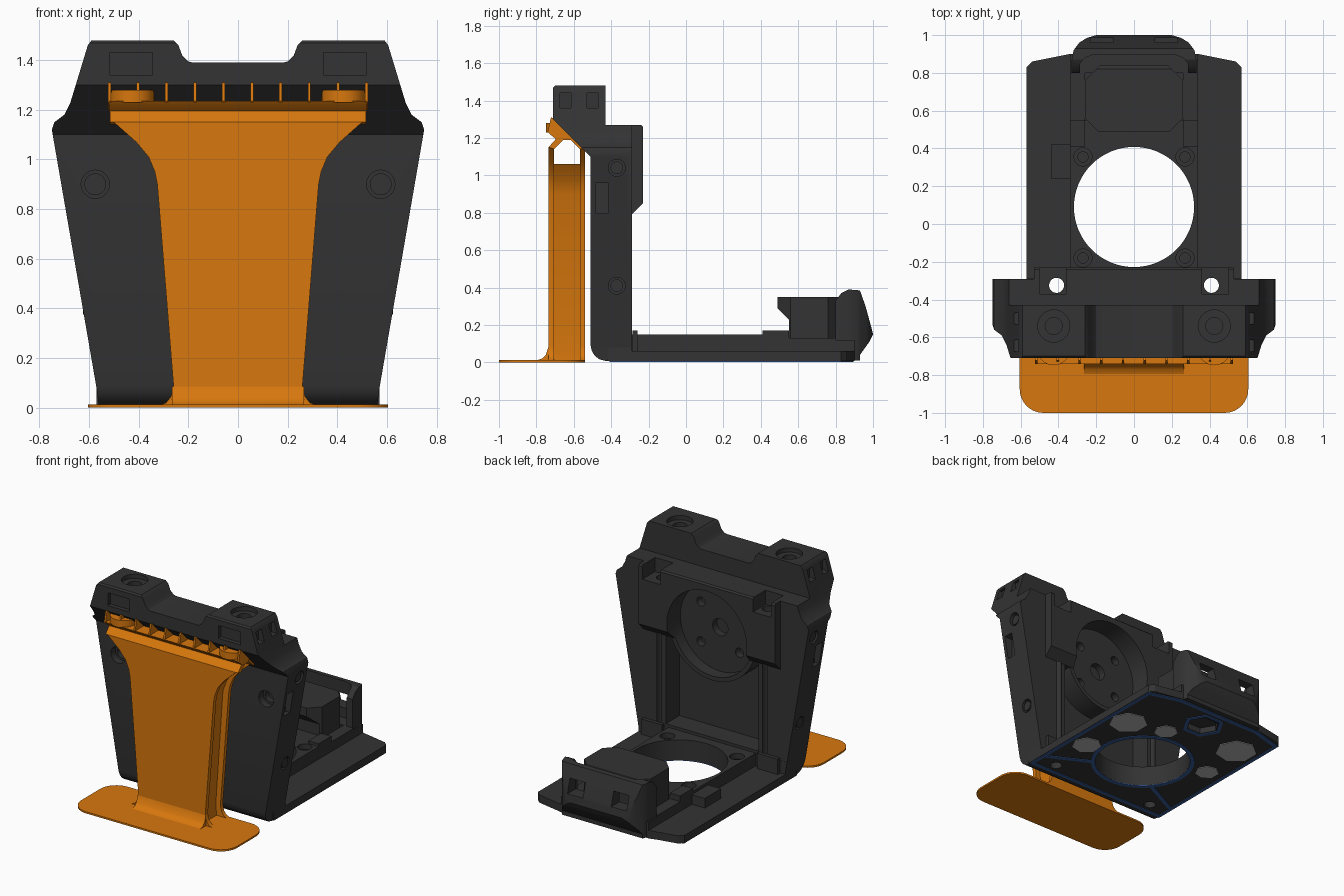
import bpy, bmesh, math
from mathutils import Vector

old = bpy.data.objects.get("Cube")
if old:
    bpy.data.objects.remove(old, do_unlink=True)


def material(name, rgb):
    m = bpy.data.materials.new(name)
    m.use_nodes = True
    m.diffuse_color = (*rgb, 1)
    b = next(n for n in m.node_tree.nodes if n.type == 'BSDF_PRINCIPLED')
    b.inputs["Base Color"].default_value = (*rgb, 1)
    b.inputs["Roughness"].default_value = 0.6
    return m


BLACK = material("charcoal plastic", (0.033, 0.033, 0.033))
ORANGE = material("orange plastic", (0.68, 0.185, 0.004))
BLUE = material("blue seal", (0.04, 0.11, 0.33))
GREY = material("light grey film", (0.45, 0.45, 0.45))


def finish(name, bm, mat):
    bmesh.ops.recalc_face_normals(bm, faces=bm.faces)
    me = bpy.data.meshes.new(name)
    bm.to_mesh(me)
    bm.free()
    me.materials.append(mat)
    ob = bpy.data.objects.new(name, me)
    bpy.context.collection.objects.link(ob)
    return ob


def prism(name, pts, axis, lo, hi, mat=BLACK):
    """Extrude a 2D outline along an axis."""
    place = {'x': lambda a, b, t: (t, a, b), 'y': lambda a, b, t: (a, t, b),
             'z': lambda a, b, t: (a, b, t)}[axis]
    bm = bmesh.new()
    ends = [[bm.verts.new(place(a, b, t)) for a, b in pts] for t in (lo, hi)]
    for ring in ends:
        bm.faces.new(ring)
    n = len(pts)
    for i in range(n):
        j = (i + 1) % n
        bm.faces.new((ends[0][i], ends[0][j], ends[1][j], ends[1][i]))
    return finish(name, bm, mat)


def box(name, x, y, z, mat=BLACK):
    return prism(name, [(x[0], y[0]), (x[1], y[0]), (x[1], y[1]), (x[0], y[1])], 'z', *z, mat)


def circle(cx, cy, r, n=32):
    return [(cx + r * math.cos(math.tau * i / n), cy + r * math.sin(math.tau * i / n)) for i in range(n)]


def rod(name, a, b, r, axis, lo, hi, mat=BLACK, n=32):
    return prism(name, circle(a, b, r, n), axis, lo, hi, mat)


def mirror(half):
    """Complete a right-hand outline with its left-hand twin."""
    return half + [(-a, b) for a, b in reversed(half)]


def boolean(ob, others, op='DIFFERENCE'):
    for other in others:
        m = ob.modifiers.new("cut", 'BOOLEAN')
        m.operation, m.object, m.solver = op, other, 'EXACT'
        bpy.context.view_layer.objects.active = ob
        bpy.ops.object.modifier_apply(modifier=m.name)
        bpy.data.objects.remove(other, do_unlink=True)


def span(c, w):
    return (c - w / 2, c + w / 2)


# Upright frame: side profile crossed with front outline
side = [(-.43, .008), (-.29, .008), (-.29, 1.27), (-.43, 1.27), (-.43, 1.48), (-.70, 1.48),
        (-.71, 1.47), (-.71, 1.30), (-.51, 1.10), (-.51, .09), (-.503, .06), (-.487, .035), (-.462, .016)]
front = [(.56, 0), (.57, .08), (.75, 1.12), (.74, 1.15), (.70, 1.18), (.675, 1.23), (.605, 1.46),
         (.59, 1.48), (.26, 1.48), (.24, 1.46), (.225, 1.42), (.20, 1.395), (.18, 1.39)]
frame = prism("upright_frame", side, 'x', -.9, .9)
boolean(frame, [prism("outline", mirror(front), 'y', -1, 0)], 'INTERSECT')
boolean(frame, [box("recess", (-.36, .36), (-.44, -.2), (.17, 1.0))])
head = [(-.42, .79), (-.29, .79), (-.23, .85), (-.23, 1.26), (-.24, 1.27), (-.42, 1.27)]
boolean(frame, [prism("head", head, 'x', -.53, .53),
                rod("rim", 0, .91, .34, 'y', -.47, -.292, n=48)], 'UNION')
boolean(frame, [rod("dish", 0, .91, .31, 'y', -.38, -.1, n=48),
                rod("bore", 0, .91, .06, 'y', -.43, -.3)])
cuts = [rod("bolt", .15 * sx, .91 + .14 * sz, .032, 'y', -.43, -.3)
        for sx in (-1, 1) for sz in (-1, 1)]
for s in (-1, 1):
    cuts += [
        rod("front_hole", .575 * s, .9, .057, 'y', -.6, -.46),
        rod("front_bore", .575 * s, .9, .042, 'y', -.6, -.42),
        rod("top_socket", .425 * s, -.54, .085, 'z', 1.45, 1.6),
        rod("top_bore", .425 * s, -.54, .045, 'z', 1.38, 1.6),
        box("front_window", span(.43 * s, .17), (-.8, -.68), (1.34, 1.43)),
        box("ledge", span(.43 * s, .14), (-.37, -.2), (1.17, 1.4)),
        rod("cable_hole", .41 * s, -.325, .04, 'z', -.1, 1.3, n=20),
        box("side_slot", span(.72 * s, .12), span(-.45, .07), (.80, .96)),
    ]
    cuts += [box("bar_window", span(.64 * s, .1), span(y, .06), (1.36, 1.44)) for y in (-.645, -.50)]
    cuts += [rod("side_hole", -.37, z, .045, 'x', *span(x * s, .08)) for z, x in ((1.04, .74), (.41, .63))]
boolean(frame, cuts)

# Pins inside the side holes
for s in (-1, 1):
    for z, x in ((1.04, .70), (.41, .60)):
        rod("side_pin", -.37, z, .034, 'x', *span(x * s, .05))

# Base plate: raised middle, thin wings, central opening
half = [(.57, -.42), (.57, .83), (.54, .86), (.34, .9)]
base = prism("base_plate", mirror(half), 'z', .008, .15)
cuts = [box("rear_step", (-.7, .7), (.55, 1), (.12, .3)),
        rod("opening", 0, .09, .318, 'z', -.1, .3, n=64),
        rod("sensor_pocket", 0, .72, .11, 'z', -.1, .05, n=6)]
for s in (-1, 1):
    cuts += [box("wing_step", span(.54 * s, .4), (-.289, 1), (.062, .3)),
             rod("cable_hole", .41 * s, -.325, .04, 'z', -.1, .3, n=20)]
    cuts += [rod("screw_hole", .27 * s, y, .048, 'z', .08, .3) for y in (-.18, .355)]
boolean(base, cuts)
for s in (-1, 1):
    box("guide_rail", span(.3 * s, .08), (.41, .55), (.09, .17))
    box("guide_rail_rear", span(.3 * s, .08), (.55, .8), (.05, .13))
    box("base_hinge_block", span(.45 * s, .16), (-.285, -.26), (.05, .17))
    for y in (-.18, .355):
        rod("base_screw", .27 * s, y, .03, 'z', .07, .12)
box("side_clip", (-.44, -.32), (.24, .42), (.05, .13))

# Chamfered housing on the rear of the base
house = prism("rear_housing", [(.49, .35), (.49, .29), (.55, .23), (.55, .1), (.84, .1), (.84, .33), (.82, .35)],
              'x', -.26, .26)
plan = mirror([(.18, .48), (.26, .56), (.26, .76), (.18, .84)])
boolean(house, [prism("plan", plan, 'z', 0, 1)], 'INTERSECT')

# Hooded rear bumper, open at the front and top, with two windows
hood = prism("rear_hood", [(.80, .01), (.80, .33), (.83, .37), (.87, .39), (.93, .385), (.96, .30), (.99, .19),
                           (1.0, .15), (.98, .11), (.93, .04), (.93, .01)], 'x', -.4, .4)
plan = mirror([(.33, .7), (.33, .87), (.32, .92), (.29, .96), (.25, .985), (.20, 1.0)])
boolean(hood, [prism("plan", plan, 'z', -1, 1)], 'INTERSECT')
cavity = mirror([(.285, .7), (.285, .85), (.26, .88), (.22, .895)])
boolean(hood, [prism("cavity", cavity, 'z', .13, .6)]
        + [box("window", span(.17 * s, .12), (.85, 1.1), (.20, .30)) for s in (-1, 1)])

# Orange foot plate with rounded corners
foot = []
for cx, cy, a0 in ((.48, -.665, 0), (-.48, -.665, 90), (-.48, -.875, 180), (.48, -.875, 270)):
    for k in range(9):
        a = math.radians(a0 + k * 90 / 8)
        foot.append((cx + .125 * math.cos(a), cy + .125 * math.sin(a)))
prism("foot_plate", foot, 'z', 0, .012, ORANGE)

# Orange column: two skins around a narrower core
skin = [(.32, .008), (.29, .02), (.27, .045), (.26, .09), (.325, .90), (.335, .95), (.36, 1.01),
        (.41, 1.07), (.50, 1.15)]
prism("column_front_skin", mirror(skin), 'y', -.735, -.705, ORANGE)
prism("column_back_skin", mirror(skin), 'y', -.567, -.54, ORANGE)
core = [(.23, .008), (.225, .1), (.28, .90), (.31, .98), (.37, 1.06)]
prism("column_core", mirror(core), 'y', -.71, -.56, ORANGE)
prism("column_fillet", [(-.80, .01), (-.77, .02), (-.75, .04), (-.735, .085), (-.7, .01)], 'x', -.265, .265, ORANGE)
prism("column_roof", [(-.735, 1.15), (-.705, 1.14), (-.637, 1.208), (-.567, 1.14), (-.54, 1.14),
                      (-.62, 1.235), (-.66, 1.235)], 'x', -.515, .515, ORANGE)

# Ribbed tray under the top bar
prism("rib_tray", [(-.74, 1.235), (-.73, 1.222), (-.69, 1.19), (-.62, 1.19), (-.65, 1.235)], 'x', -.52, .52, ORANGE)
for i in range(10):
    x = -.518 + i * .115
    prism("tray_rib", [(-.74, 1.23), (-.722, 1.31), (-.71, 1.305), (-.61, 1.21), (-.66, 1.2)],
          'x', *span(x, .012), ORANGE)
for s in (-1, 1):
    rod("tray_boss", .425 * s, -.66, .088, 'z', 1.23, 1.28, ORANGE)


# Underside seal lines and film patches
def band(name, pts, width, centre):
    c = Vector(centre)
    inner = [tuple(Vector(p) - (Vector(p) - c).normalized() * width) for p in pts]
    ob = prism(name, pts, 'z', .003, .009, BLUE)
    boolean(ob, [prism("inside", inner, 'z', -.1, .1)])


band("outer_seal", mirror([(.565, -.41), (.565, .83), (.34, .895)]), .032, (0, .24))
band("opening_seal", circle(0, .09, .347, 48), .028, (0, .09))
band("pocket_seal", circle(0, .72, .145, 6), .028, (0, .72))
for s in (-1, 1):
    prism("corner_seal", [(.55 * s, -.29), (.55 * s, -.26), (.27 * s, -.115), (.25 * s, -.14)],
          'z', .003, .009, BLUE)
for x, y, r in ((.43, .02, .10), (.41, .43, .13), (.14, .5, .08), (-.39, .6, .14), (-.42, .26, .08)):
    rod("film_patch", x, y, r, 'z', .004, .009, GREY, 7)

# Smooth curved walls, keep hard edges crisp
bpy.ops.object.select_all(action='DESELECT')
for ob in bpy.context.collection.objects:
    if ob.type == 'MESH':
        ob.select_set(True)
        bpy.context.view_layer.objects.active = ob
bpy.ops.object.shade_smooth_by_angle(angle=math.radians(30))
